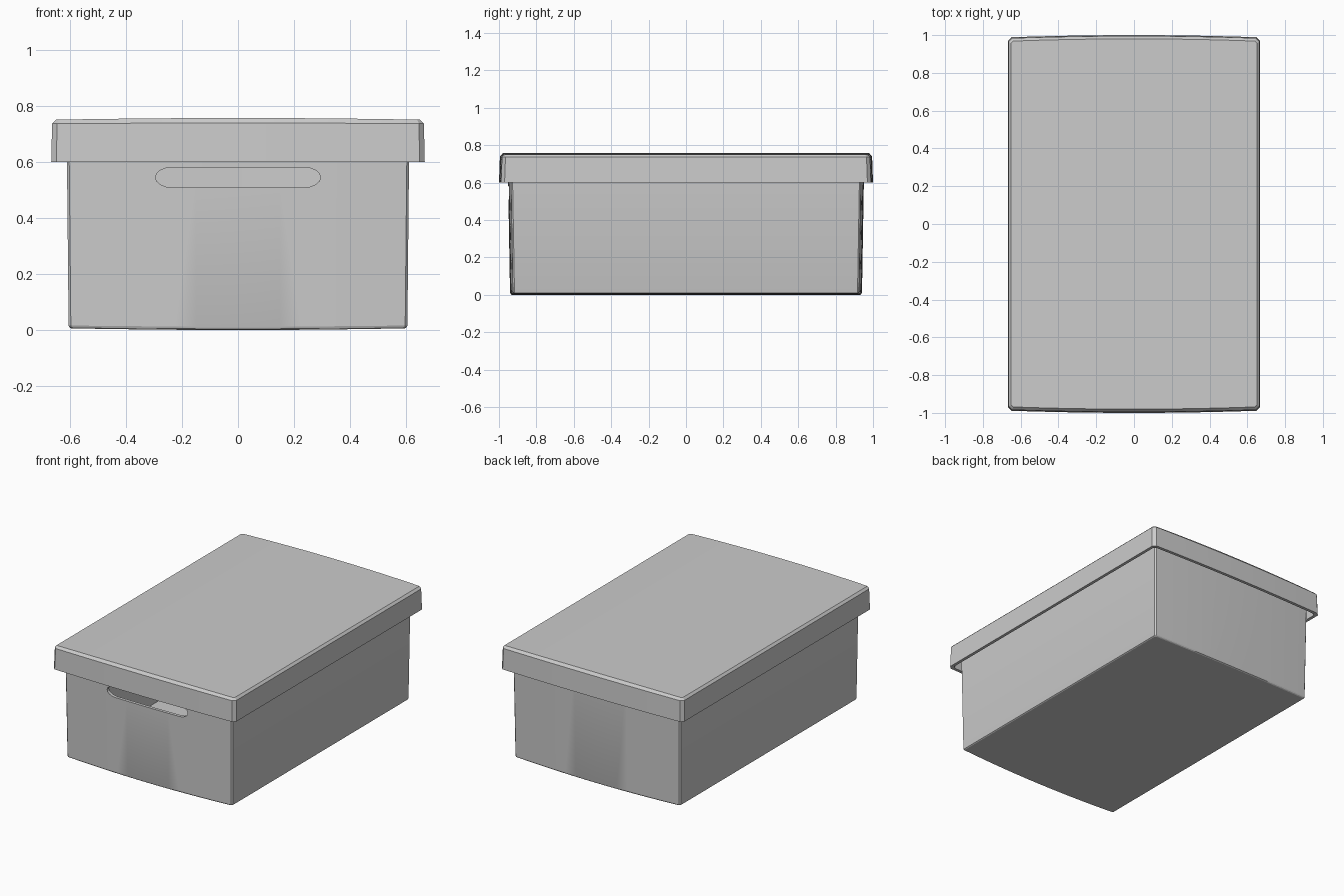
import bpy, bmesh, math

if "Cube" in bpy.data.objects:
    bpy.data.objects.remove(bpy.data.objects["Cube"])

N = 16  # steps across the gently bowed ends


def outline(hx, hy, z, bow, cham, dz):
    """Rectangle with bowed ends and chamfered corners; dz bends z along x."""
    ys = hy - bow - cham
    half = [(-hx, -ys)]
    for i in range(N + 1):
        x = (hx - cham) * (2 * i / N - 1)
        half.append((x, -(hy - bow * (x / hx) ** 2)))
    half.append((hx, -ys))
    pts = half + [(-x, -y) for x, y in half]
    return [(x, y, z + dz * (x / hx) ** 2) for x, y in pts]


def shell(name, rings):
    """Loft a closed skin through the rings, capping both ends with strips."""
    bm = bmesh.new()
    loops = [[bm.verts.new(p) for p in outline(*r)] for r in rings]
    n = len(loops[0])
    for a, b in zip(loops, loops[1:]):
        for i in range(n):
            j = (i + 1) % n
            bm.faces.new((a[i], a[j], b[j], b[i]))
    for cap in (loops[0], loops[-1]):
        for k in range(n // 2 - 1):
            bm.faces.new((cap[k], cap[k + 1], cap[n - 2 - k], cap[n - 1 - k]))
    return finish(name, bm)


def finish(name, bm):
    bmesh.ops.recalc_face_normals(bm, faces=bm.faces)
    mesh = bpy.data.meshes.new(name)
    bm.to_mesh(mesh)
    bm.free()
    obj = bpy.data.objects.new(name, mesh)
    bpy.context.collection.objects.link(obj)
    return obj


def activate(obj):
    bpy.ops.object.select_all(action='DESELECT')
    obj.select_set(True)
    bpy.context.view_layer.objects.active = obj


# Box: outer wall from the floor up, over the rim and down inside
box = shell("box", [
    (0.597, 0.932, 0.000, 0.016, 0.008, 0.006),
    (0.603, 0.938, 0.004, 0.016, 0.008, 0.006),
    (0.605, 0.941, 0.012, 0.016, 0.008, 0.004),
    (0.612, 0.953, 0.720, 0.016, 0.008, 0.0),
    (0.592, 0.933, 0.720, 0.016, 0.008, 0.0),
    (0.585, 0.921, 0.025, 0.016, 0.008, 0.004),
])

# Lid: inner ceiling, inner wall, lower edge, outer wall, chamfered top
lid = shell("lid", [
    (0.642, 0.972, 0.737, 0.012, 0.015, -0.006),
    (0.647, 0.980, 0.600, 0.012, 0.015, 0.0),
    (0.667, 1.000, 0.600, 0.012, 0.018, 0.0),
    (0.664, 0.995, 0.739, 0.012, 0.018, -0.002),
    (0.650, 0.980, 0.757, 0.012, 0.010, -0.006),
])

# Handle slot through the front wall only
bm = bmesh.new()
profile = []
for side in (1, -1):
    for i in range(9):
        a = math.pi * (i / 8 - 0.5)
        profile.append((side * (0.235 + 0.06 * math.cos(a)),
                        side * 0.036 * math.sin(a) + 0.545))
face = bm.faces.new([bm.verts.new((x, -1.1, z)) for x, z in profile])
ext = bmesh.ops.extrude_face_region(bm, geom=[face])
for v in ext["geom"]:
    if isinstance(v, bmesh.types.BMVert):
        v.co.y = -0.8
cutter = finish("handle_cutter", bm)
cutter.hide_render = True

activate(box)
cut = box.modifiers.new("handle_slot", 'BOOLEAN')
cut.operation = 'DIFFERENCE'
cut.solver = 'EXACT'
cut.object = cutter
bpy.ops.object.modifier_apply(modifier=cut.name)
bpy.data.objects.remove(cutter)

for obj in (box, lid):
    activate(obj)
    bpy.ops.object.shade_smooth_by_angle(angle=math.radians(20))
